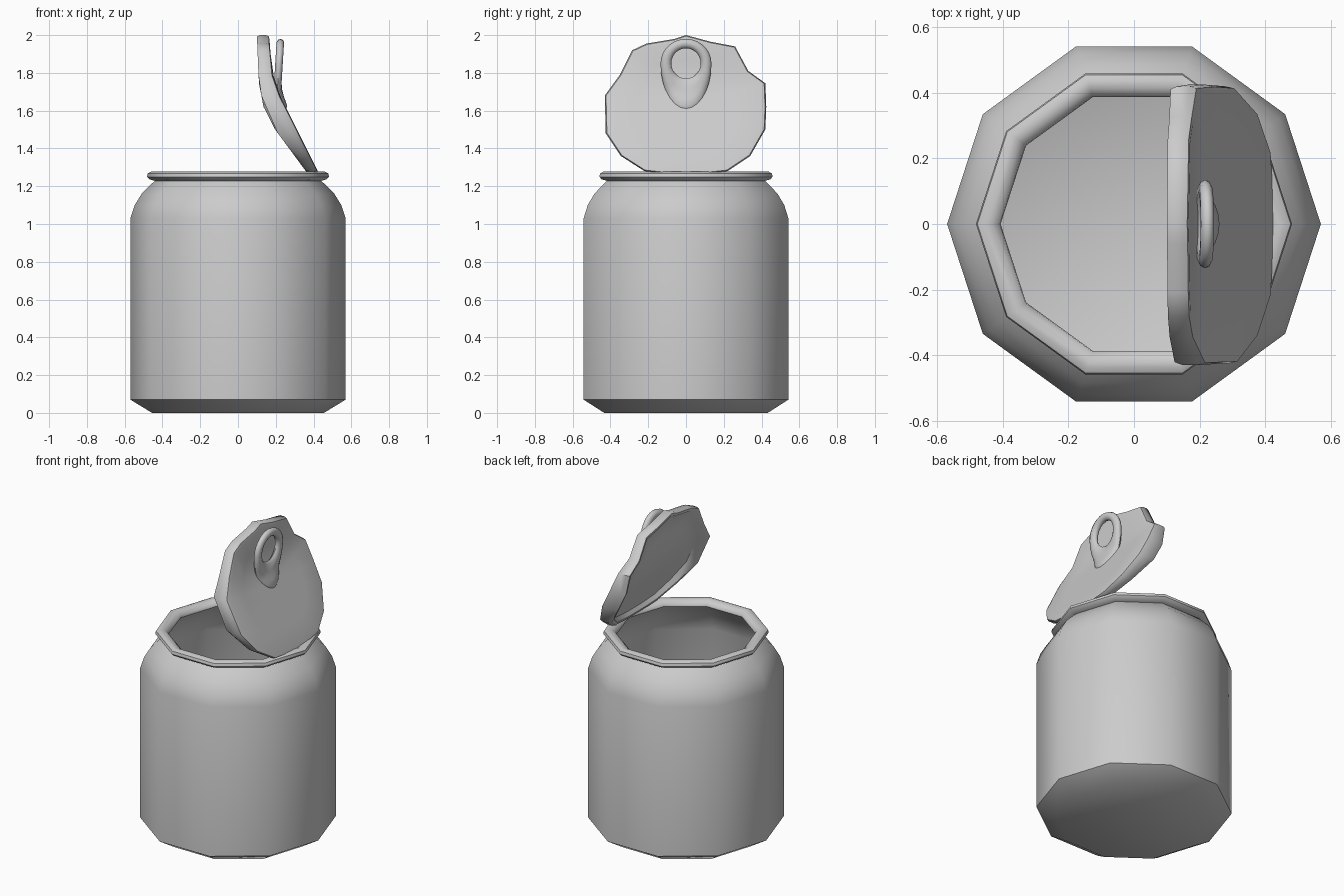
import bpy, math

if "Cube" in bpy.data.objects:
    bpy.data.objects.remove(bpy.data.objects["Cube"])

def make(name, verts, faces, angle=50):
    me = bpy.data.meshes.new(name)
    me.from_pydata(verts, [], faces)
    me.validate()
    ob = bpy.data.objects.new(name, me)
    bpy.context.collection.objects.link(ob)
    bpy.ops.object.select_all(action='DESELECT')
    ob.select_set(True)
    bpy.context.view_layer.objects.active = ob
    bpy.ops.object.mode_set(mode='EDIT')
    bpy.ops.mesh.select_all(action='SELECT')
    bpy.ops.mesh.normals_make_consistent(inside=False)
    bpy.ops.object.mode_set(mode='OBJECT')
    bpy.ops.object.shade_smooth_by_angle(angle=math.radians(angle))
    return ob

def bridge(rings, n, closed=False):
    """Quads between consecutive rings of n vertices."""
    m = len(rings) if closed else len(rings) - 1
    k = len(rings)
    return [(r * n + i, r * n + (i + 1) % n,
             (r + 1) % k * n + (i + 1) % n, (r + 1) % k * n + i)
            for r in range(m) for i in range(n)]

def lerp(table, z):
    """Piecewise linear x for a height z, table sorted by z."""
    z = min(max(z, table[0][0]), table[-1][0])
    for (z0, x0), (z1, x1) in zip(table, table[1:]):
        if z <= z1:
            return x0 + (x1 - x0) * (z - z0) / (z1 - z0)

# Can: ten-sided lathe, outside up, over the rolled rim, down the inside
N = 10
profile = [(.455, 0), (.57, .07), (.57, 1.03), (.547, 1.1), (.51, 1.16),
           (.455, 1.215), (.44, 1.228), (.47, 1.237), (.482, 1.25),
           (.478, 1.268), (.46, 1.277), (.435, 1.274), (.41, 1.258),
           (.407, 1.24), (.43, 1.215), (.49, 1.155), (.55, 1.03),
           (.55, .08), (.445, .02)]
rings = [[(r * math.cos(math.tau * i / N), r * math.sin(math.tau * i / N), z)
          for i in range(N)] for r, z in profile]
faces = bridge(rings, N)
faces += [tuple(range(N)), tuple(range((len(rings) - 1) * N, len(rings) * N))]
make("can_body", [v for r in rings for v in r], faces)

# Lid: torn outline in (y, z), bent sideways along x by height
outline = [(0, 2.0), (.13, 1.965), (.26, 1.94), (.33, 1.81), (.42, 1.745),
           (.425, 1.62), (.42, 1.5), (.34, 1.36), (.22, 1.28), (.08, 1.265),
           (-.08, 1.265), (-.22, 1.28), (-.345, 1.36), (-.425, 1.48),
           (-.43, 1.68), (-.35, 1.79), (-.285, 1.92), (-.21, 1.955),
           (-.06, 1.98)]
front = [(1.265, .43), (1.645, .24), (1.72, .2), (1.8, .18), (2.0, .165)]
back = [(1.265, .37), (1.57, .145), (1.75, .11), (2.0, .10)]
cz = 1.63

def lid_ring(scale, depth):
    out = []
    for y, z in outline:
        zz = cz + (z - cz) * scale
        f, b = lerp(front, zz), lerp(back, zz)
        out.append((f + (b - f) * depth, y * scale, zz))
    return out

spec = [(.3, 0), (.65, 0), (.94, 0), (.985, .05), (1, .3), (1, .75),
        (.98, 1), (.93, .95), (.86, .5), (.6, .4), (.3, .4)]
rings = [lid_ring(s, d) for s, d in spec]
n = len(outline)
verts = [v for r in rings for v in r]
faces = bridge(rings, n)
f0, b0 = lerp(front, cz), lerp(back, cz)
verts += [(f0, 0, cz), (f0 + (b0 - f0) * .4, 0, cz)]
for start, c in ((0, len(verts) - 2), ((len(rings) - 1) * n, len(verts) - 1)):
    faces += [(start + i, start + (i + 1) % n, c) for i in range(n)]
make("opened_lid", verts, faces)

# Pull tab: ring with a rounded section that widens into the riveted foot
S, C = 28, 10
tab_x = [(1.6, .262), (1.7, .208), (1.98, .225)]
rings = []
for i in range(S):
    t = math.tau * i / S
    c, s = math.cos(t), math.sin(t)
    outer = (.135 * c, 1.85 + (.13 if s > 0 else .24) * s)
    inner = (.078 * c, 1.85 + .08 * s)
    ring = []
    for j in range(C):
        a = math.tau * j / C
        k = .5 + .5 * math.cos(a)
        y = inner[0] + (outer[0] - inner[0]) * k
        z = inner[1] + (outer[1] - inner[1]) * k
        ring.append((lerp(tab_x, z) + .021 * math.sin(a), y, z))
    rings.append(ring)
make("pull_tab", [v for r in rings for v in r], bridge(rings, C, True))
